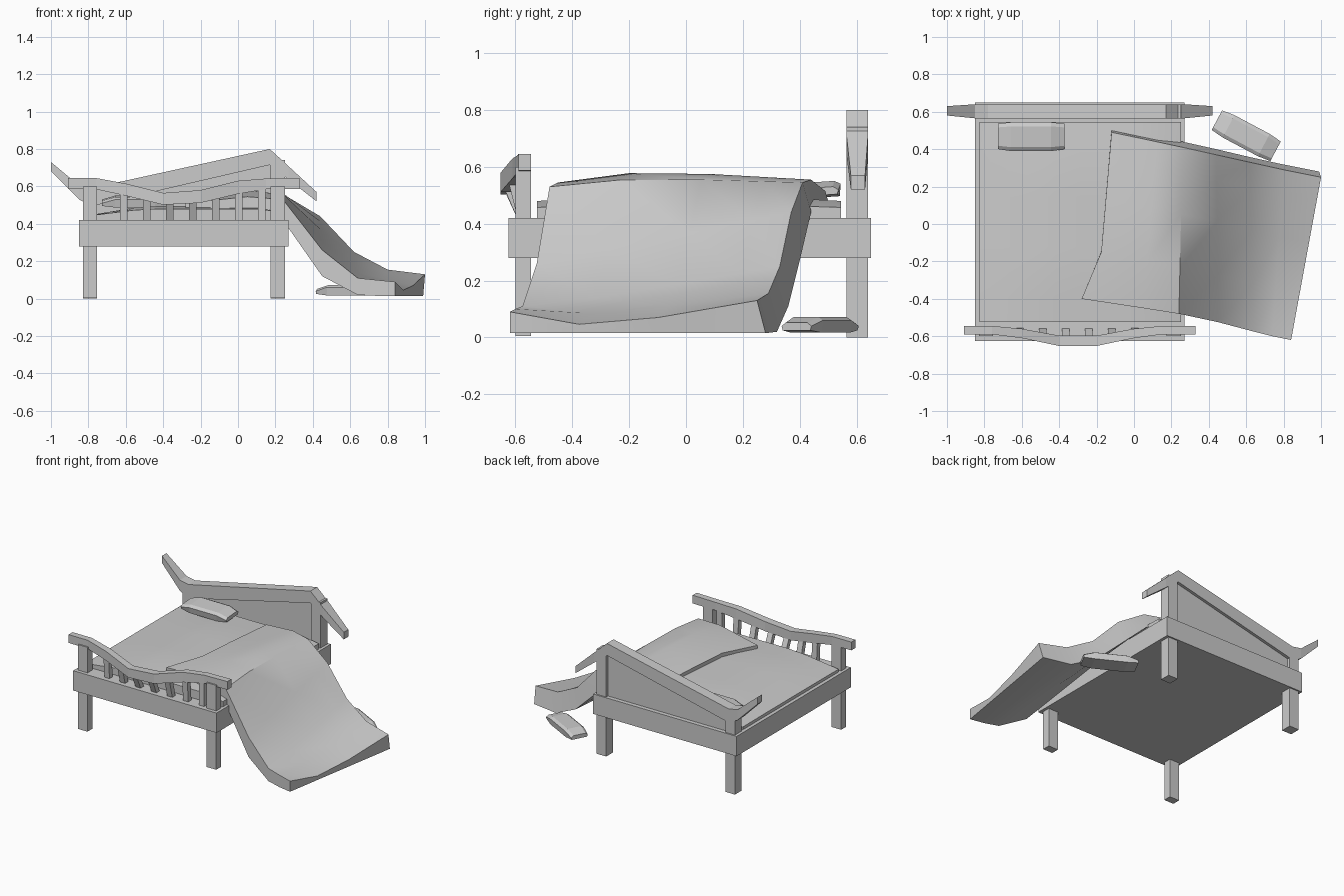
import bpy, bmesh, math
from mathutils import Vector, Matrix

if "Cube" in bpy.data.objects:
    bpy.data.objects.remove(bpy.data.objects["Cube"])


def slab(name, top, bottom, smooth=False, matrix=None):
    """Closed slab between two equally sized grids of points."""
    bm = bmesh.new()
    grids = [[[bm.verts.new(p) for p in row] for row in g] for g in (top, bottom)]
    nu, nv = len(top), len(top[0])
    for g in grids:
        for i in range(nu - 1):
            for j in range(nv - 1):
                bm.faces.new((g[i][j], g[i + 1][j], g[i + 1][j + 1], g[i][j + 1]))
    rim = ([(i, 0) for i in range(nu)] + [(nu - 1, j) for j in range(1, nv)]
           + [(i, nv - 1) for i in range(nu - 2, -1, -1)] + [(0, j) for j in range(nv - 2, 0, -1)])
    t, b = grids
    for (i, j), (k, l) in zip(rim, rim[1:] + rim[:1]):
        bm.faces.new((t[i][j], t[k][l], b[k][l], b[i][j]))
    bmesh.ops.recalc_face_normals(bm, faces=bm.faces)
    mesh = bpy.data.meshes.new(name)
    bm.to_mesh(mesh)
    bm.free()
    ob = bpy.data.objects.new(name, mesh)
    bpy.context.collection.objects.link(ob)
    if matrix:
        ob.matrix_world = matrix
    if smooth:
        bpy.ops.object.select_all(action='DESELECT')
        ob.select_set(True)
        bpy.context.view_layer.objects.active = ob
        bpy.ops.object.shade_smooth_by_angle(angle=math.radians(35))
    return ob


def box(name, x0, x1, y0, y1, z0, z1, lean=0):
    grid = lambda z, d: [[(x, y + d, z) for y in (y0, y1)] for x in (x0, x1)]
    return slab(name, grid(z1, lean), grid(z0, 0))


def rail(name, stations):
    """Beam through stations (x, top z, bottom z, front y, back y)."""
    return slab(name, [[(x, a, zt), (x, b, zt)] for x, zt, zb, a, b in stations],
                [[(x, a, zb), (x, b, zb)] for x, zt, zb, a, b in stations])


def interp(pts, x, k):
    for p, q in zip(pts, pts[1:]):
        if x <= q[0]:
            return p[k] + (q[k] - p[k]) * (x - p[0]) / (q[0] - p[0])
    return pts[-1][k]


# Bed frame
box("bed_frame", -0.85, 0.27, -0.625, 0.65, 0.28, 0.42)

# Legs, continuing upward as posts
for side, x, head_top in (("left", -0.83, 0.54), ("right", 0.175, 0.74)):
    box(f"front_{side}_leg", x, x + 0.075, -0.60, -0.545, 0.005, 0.60)
    box(f"back_{side}_leg", x, x + 0.075, 0.565, 0.64, 0, head_top)

# Headboard: crooked roof-like rail and recessed panel
rail("headboard_rail", [(-1, 0.73, 0.68, 0.58, 0.63), (-0.85, 0.605, 0.53, 0.565, 0.64),
                        (-0.78, 0.592, 0.495, 0.565, 0.64), (0.17, 0.80, 0.715, 0.565, 0.64),
                        (0.27, 0.708, 0.637, 0.565, 0.64), (0.42, 0.57, 0.52, 0.58, 0.63)])
rail("headboard_panel", [(-0.77, 0.54, 0.40, 0.585, 0.62), (0.18, 0.75, 0.40, 0.585, 0.62)])

# Footboard: sagging, bulging rail with slats below
foot = [(-0.91, 0.645, 0.587, -0.59, -0.545), (-0.76, 0.645, 0.585, -0.59, -0.545),
        (-0.60, 0.615, 0.55, -0.61, -0.56), (-0.40, 0.565, 0.502, -0.652, -0.597),
        (-0.20, 0.58, 0.512, -0.652, -0.597), (0.00, 0.63, 0.56, -0.61, -0.56),
        (0.15, 0.642, 0.585, -0.59, -0.545), (0.33, 0.645, 0.587, -0.59, -0.545)]
rail("footboard_rail", foot)
for i in range(7):
    x = -0.61 + 0.123 * i
    mid = (interp(foot, x, 3) + interp(foot, x, 4)) / 2
    box(f"footboard_slat_{i + 1}", x - 0.02, x + 0.02, -0.59, -0.555, 0.41,
        interp(foot, x, 2) + 0.02, mid + 0.5725)

# Mattress with a softly domed top
N = 8
top, bottom = [], []
for i in range(N + 1):
    u = i / N
    x = -0.825 + 1.075 * u
    ys = [-0.525 + 1.07 * j / N for j in range(N + 1)]
    dome = lambda j: min(1, 3 * u + 0.1, 5 * (1 - u) + 0.5) * (0.75 + 0.25 * min(1, 4 * j / N, 4 * (1 - j / N)))
    top.append([(x, y, 0.435 + 0.06 * dome(j)) for j, y in enumerate(ys)])
    bottom.append([(x, y, 0.40) for y in ys])
slab("mattress", top, bottom, True)

# Blanket: front and back edges (x, y, top z, bottom z) plus height shift at centre
edges = [((-0.28, -0.40, 0.51, 0.48), (-0.12, 0.49, 0.515, 0.48), 0.01),
         ((0.05, -0.45, 0.545, 0.48), (0.12, 0.44, 0.555, 0.48), 0.03),
         ((0.24, -0.48, 0.53, 0.42), (0.26, 0.41, 0.545, 0.44), 0.02),
         ((0.45, -0.525, 0.26, 0.12), (0.44, 0.37, 0.44, 0.27), 0),
         ((0.64, -0.575, 0.11, 0.02), (0.62, 0.33, 0.25, 0.11), -0.01),
         ((0.74, -0.60, 0.10, 0.015), (0.80, 0.29, 0.155, 0.02), -0.03),
         ((0.84, -0.62, 0.09, 0.015), (1.0, 0.25, 0.13, 0.015), -0.055)]
top, bottom = [], []
for k, (f, b, shift) in enumerate(edges):
    t_row, b_row = [], []
    for v in (0, 0.28, 0.6, 0.85, 1):
        x, y, zt, zb = (p + (q - p) * v for p, q in zip(f, b))
        if k == 0:
            x += 0.06 * min(v / 0.28, (1 - v) / 0.72)
        t_row.append((x, y, zt + shift * min(1, v / 0.28, (1 - v) / 0.5)))
        b_row.append((x - 0.01 * v * (k > 3), y + 0.03 * v - 0.02 * v * (k < 2), zb))
    top.append(t_row)
    bottom.append(b_row)
slab("blanket", top, bottom, True)


def pillow(name, loc, turn, tilt, length, width):
    """Low faceted cushion, thinner at the ends and edges."""
    us, vs = (-0.5, -0.3, 0.3, 0.5), (-0.5, -0.36, 0.36, 0.5)
    top, bottom = [], []
    for i, u in enumerate(us):
        end = i in (0, 3)
        w = width * (0.88 if end else 1)
        top.append([(u * length, v * w, (0.035 if end else 0.055) - 0.012 * (j in (0, 3)))
                    for j, v in enumerate(vs)])
        bottom.append([(u * length, v * w * 0.92, 0.008 if end else 0) for v in vs])
    m = Matrix.Translation(Vector(loc)) @ Matrix.Rotation(math.radians(turn), 4, 'Z') \
        @ Matrix.Rotation(math.radians(tilt), 4, 'X')
    slab(name, top, bottom, matrix=m)


# Pillow on the bed and pillow fallen on the floor
pillow("bed_pillow", (-0.55, 0.47, 0.492), 0, 4, 0.355, 0.155)
pillow("floor_pillow", (0.60, 0.472, 0.017), -28, 0, 0.355, 0.135)
